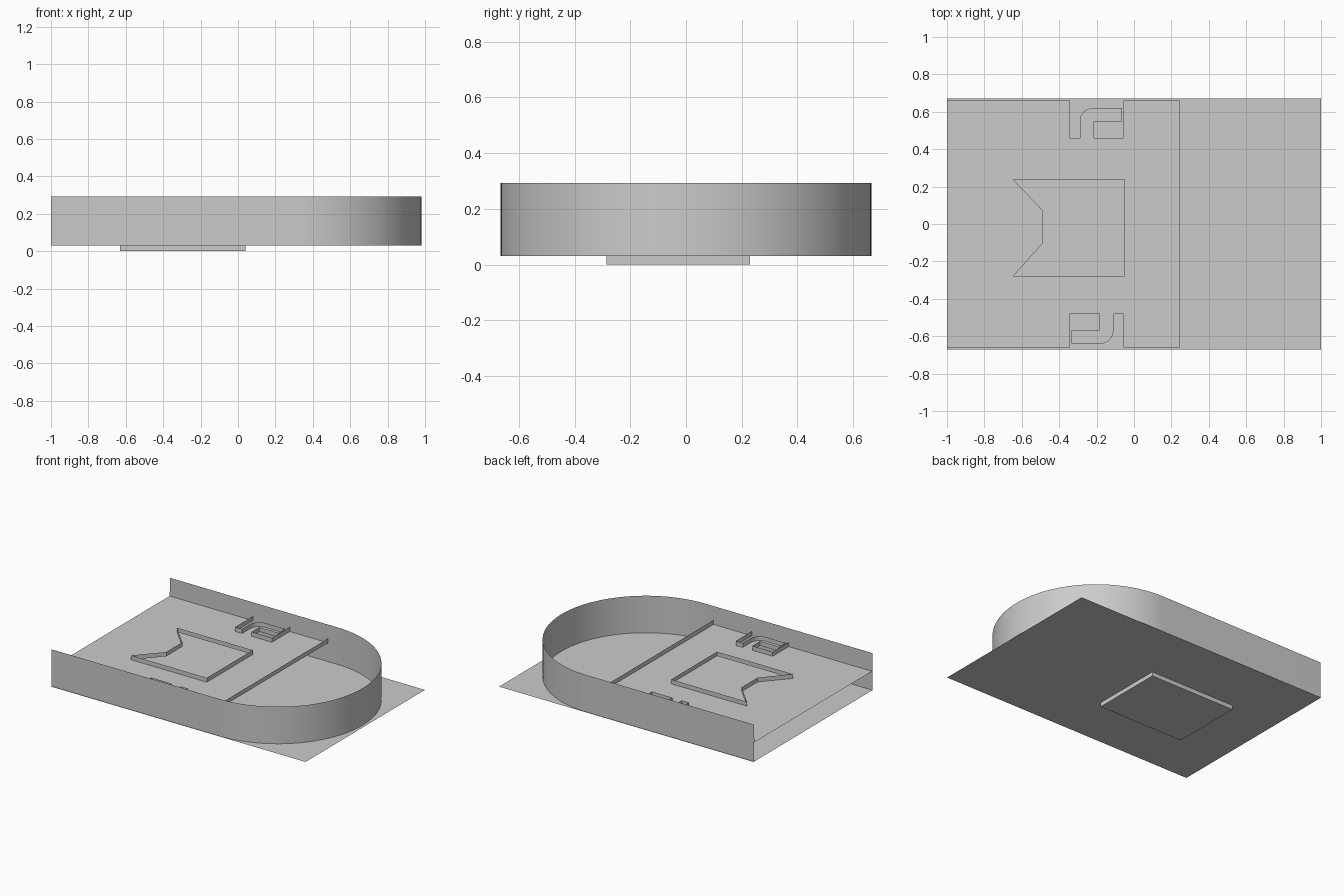
import bpy, bmesh, math

if "Cube" in bpy.data.objects:
    bpy.data.objects.remove(bpy.data.objects["Cube"])

FLOOR, DECK, LIP, TOP = 0.03, 0.166, 0.197, 0.293
R, CX = 0.665, 0.315


def make_object(name, bm):
    mesh = bpy.data.meshes.new(name)
    bm.to_mesh(mesh)
    bm.free()
    obj = bpy.data.objects.new(name, mesh)
    bpy.context.scene.collection.objects.link(obj)
    return obj


def strip(name, pts, z0, z1, closed=False, smooth=False):
    """Thin upright wall along a plan path."""
    bm = bmesh.new()
    lo = [bm.verts.new((x, y, z0)) for x, y in pts]
    hi = [bm.verts.new((x, y, z1)) for x, y in pts]
    n = len(pts)
    for i in range(n if closed else n - 1):
        j = (i + 1) % n
        f = bm.faces.new((lo[i], lo[j], hi[j], hi[i]))
        f.smooth = smooth
    return make_object(name, bm)


def sheet(name, loops, z):
    """Flat sheet; the first loop is the outline, the others are holes."""
    bm = bmesh.new()
    edges = []
    for pts in loops:
        vs = [bm.verts.new((x, y, z)) for x, y in pts]
        edges += [bm.edges.new((vs[i], vs[(i + 1) % len(vs)])) for i in range(len(vs))]
    bmesh.ops.triangle_fill(bm, edges=edges, use_beauty=True, normal=(0, 0, 1))
    for f in bm.faces:
        if f.normal.z < 0:
            f.normal_flip()
    return make_object(name, bm)


# Ground sheet
sheet("base_sheet", [[(-1, -0.67), (1, -0.67), (1, 0.67), (-1, 0.67)]], FLOOR)

# Shallow box under the base
x0, x1, y0, y1 = -0.63, 0.04, -0.285, 0.23
box = [(x0, y0), (x1, y0), (x1, y1), (x0, y1)]
strip("under_box_sides", box, 0, FLOOR, closed=True)
sheet("under_box_bottom", [box], 0)

# Outer wall: straight sides joined by a half circle, open at the left
wall = [(-1, -R)]
for i in range(65):
    a = -math.pi / 2 + math.pi * i / 64
    wall.append((CX + R * math.cos(a), R * math.sin(a)))
wall.append((-1, R))
strip("outer_wall", wall, FLOOR, TOP, smooth=True)

# Notch with hooked tongue, repeated on the other side by a half turn
arc = [(-0.22 - 0.07 * math.cos(i * math.pi / 16), 0.55 + 0.07 * math.sin(i * math.pi / 16))
       for i in range(9)]
notch = ([(-0.345, 0.66), (-0.345, 0.46), (-0.29, 0.46)] + arc +
         [(-0.065, 0.62), (-0.065, 0.547), (-0.215, 0.547), (-0.215, 0.46),
          (-0.055, 0.46), (-0.055, 0.66)])
turned = [(-0.4 - x, -0.02 - y) for x, y in notch]
turned[0] = (turned[0][0], -0.66)
turned[-1] = (turned[-1][0], -0.66)

# Raised deck with a notched window, and lips along its edges
rim = [(-1, 0.66)] + notch + [(0.245, 0.66), (0.245, -0.66)] + turned + [(-1, -0.66)]
window = [(-0.645, 0.237), (-0.05, 0.237), (-0.05, -0.278), (-0.645, -0.278),
          (-0.49, -0.105), (-0.49, 0.075)]
sheet("deck", [rim, window], DECK)
strip("deck_lip", rim, DECK, LIP)
strip("window_lip", window, DECK, LIP, closed=True)
